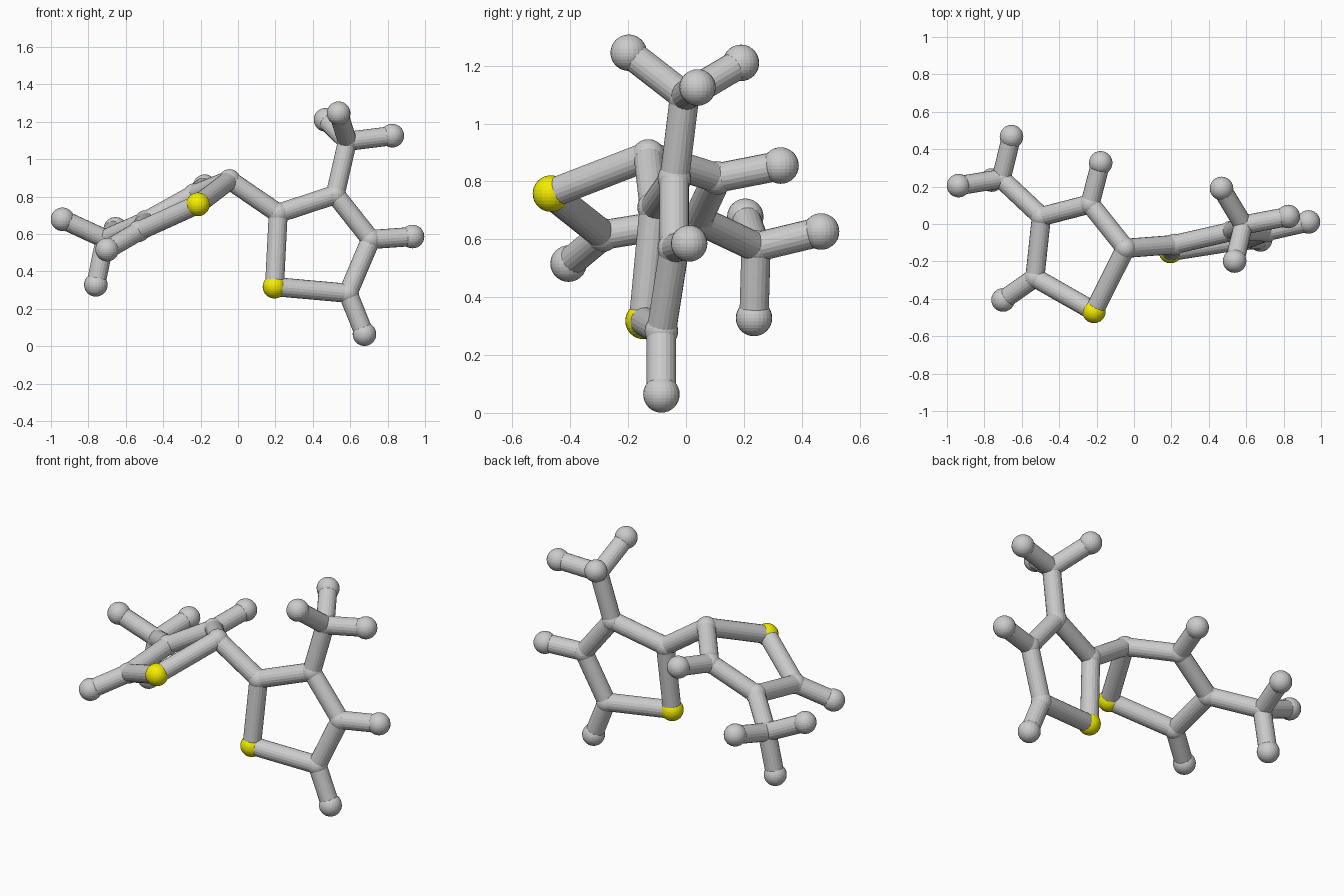
import bpy
from mathutils import Vector

if "Cube" in bpy.data.objects:
    bpy.data.objects.remove(bpy.data.objects["Cube"])

ATOM_R, CARBON_R, STICK_R = 0.063, 0.058, 0.051

yellow = bpy.data.materials.new("yellow")
yellow.diffuse_color = (0.9, 0.85, 0.0, 1)
yellow.use_nodes = True
yellow.node_tree.nodes["Principled BSDF"].inputs["Base Color"].default_value = yellow.diffuse_color


def ball(name, pos, radius, mat=None):
    bpy.ops.mesh.primitive_uv_sphere_add(segments=24, ring_count=16, radius=radius, location=pos)
    ob = bpy.context.object
    ob.name = name
    if mat:
        ob.data.materials.append(mat)


def stick(name, a, b):
    a, b = Vector(a), Vector(b)
    d = b - a
    bpy.ops.mesh.primitive_cylinder_add(vertices=20, radius=STICK_R, depth=d.length, location=(a + b) / 2)
    ob = bpy.context.object
    ob.name = name
    ob.rotation_euler = d.to_track_quat('Z', 'Y').to_euler()


# Each half: five-sided ring, a three-pronged side group, two single prongs
halves = {
    "right": {
        "link": (0.215, -0.11, 0.71), "sulfur": (0.195, -0.147, 0.318),
        "low": (0.588, -0.085, 0.283), "outer": (0.71, -0.04, 0.57),
        "upper": (0.52, -0.04, 0.81), "branch": (0.585, -0.005, 1.095),
        "tip_a": (0.468, 0.19, 1.21), "tip_b": (0.538, -0.198, 1.245),
        "tip_c": (0.825, 0.04, 1.125), "tip_d": (0.933, 0.011, 0.586),
        "tip_e": (0.676, -0.085, 0.064),
    },
    "left": {
        "link": (-0.045, -0.13, 0.888), "sulfur": (-0.214, -0.467, 0.758),
        "low": (-0.53, -0.287, 0.615), "upper": (-0.495, 0.04, 0.668),
        "outer": (-0.235, 0.107, 0.812), "branch": (-0.71, 0.242, 0.573),
        "tip_a": (-0.655, 0.467, 0.627), "tip_b": (-0.938, 0.205, 0.678),
        "tip_c": (-0.76, 0.235, 0.328), "tip_d": (-0.178, 0.327, 0.855),
        "tip_e": (-0.70, -0.406, 0.516),
    },
}
rings = {"right": ["link", "sulfur", "low", "outer", "upper"],
         "left": ["link", "sulfur", "low", "upper", "outer"]}
arms = [("upper", "branch"), ("branch", "tip_a"), ("branch", "tip_b"),
        ("branch", "tip_c"), ("outer", "tip_d"), ("low", "tip_e")]

for side, atoms in halves.items():
    # Atom balls
    for name, pos in atoms.items():
        if name == "sulfur":
            ball(f"{side}_sulfur_atom", pos, ATOM_R, yellow)
        else:
            ball(f"{side}_{name}_atom", pos, ATOM_R if "tip" in name else CARBON_R)
    # Bond sticks around the ring and out to the side groups
    ring = rings[side]
    for a, b in list(zip(ring, ring[1:] + ring[:1])) + arms:
        stick(f"{side}_bond_{a}_{b}", atoms[a], atoms[b])

# Bond joining the two rings
stick("joining_bond", halves["right"]["link"], halves["left"]["link"])
